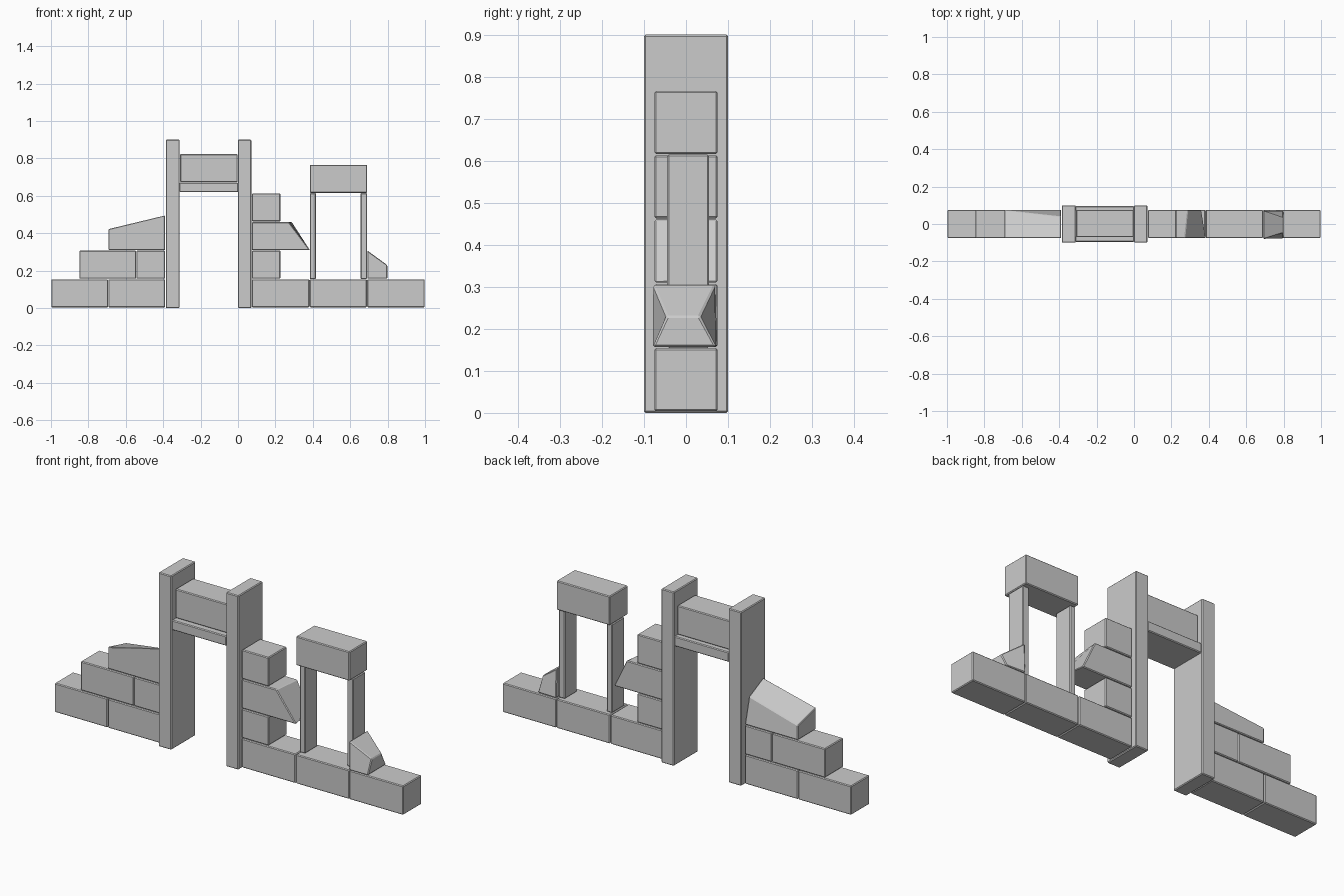
import bpy, bmesh

if "Cube" in bpy.data.objects:
    bpy.data.objects.remove(bpy.data.objects["Cube"])

D = 0.075                       # half depth of a standard block
ROW = [0.004, 0.157, 0.31, 0.463, 0.616]   # base height of each course
H = 0.15                        # block height


def solid(name, bottom, top, bevel=0.004):
    """Six-sided solid from a bottom and a top ring of four corners, edges chamfered."""
    bm = bmesh.new()
    b = [bm.verts.new(p) for p in bottom]
    t = [bm.verts.new(p) for p in top]
    bm.faces.new(b[::-1])
    bm.faces.new(t)
    for i in range(4):
        j = (i + 1) % 4
        bm.faces.new((b[i], b[j], t[j], t[i]))
    bmesh.ops.recalc_face_normals(bm, faces=bm.faces)
    bmesh.ops.bevel(bm, geom=bm.edges[:], offset=bevel, segments=1,
                    profile=0.5, affect='EDGES')
    mesh = bpy.data.meshes.new(name)
    bm.to_mesh(mesh)
    bm.free()
    ob = bpy.data.objects.new(name, mesh)
    bpy.context.collection.objects.link(ob)
    return ob


def ring(x0, x1, y0, y1, z):
    return [(x0, y0, z), (x1, y0, z), (x1, y1, z), (x0, y1, z)]


def box(name, x0, x1, z0, z1, y0=-D, y1=D, bevel=0.004):
    return solid(name, ring(x0, x1, y0, y1, z0), ring(x0, x1, y0, y1, z1), bevel)


def block(name, x0, x1, row):
    return box(name, x0, x1, ROW[row], ROW[row] + H)


# Foundation course either side of the doorway
for i, (x0, x1) in enumerate([(-0.998, -0.695), (-0.693, -0.389), (0.074, 0.381),
                              (0.383, 0.689), (0.691, 0.998)]):
    block(f"foundation_block_{i + 1}", x0, x1, 0)

# Left steps
block("left_step_long", -0.848, -0.545, 1)
block("left_step_short", -0.543, -0.389, 1)

# Broken sloping stone on top of the left steps
solid("left_broken_stone",
      ring(-0.693, -0.389, -D, D, ROW[2]),
      [(-0.693, -D, 0.423), (-0.389, -D, 0.497), (-0.389, 0.04, 0.443), (-0.693, D, 0.386)])

# Doorway: two tall posts, a thin beam and a block above it
box("door_post_left", -0.386, -0.312, 0, 0.9, -0.1, 0.1)
box("door_post_right", 0.0, 0.072, 0, 0.9, -0.1, 0.1)
box("door_beam", -0.313, 0.001, 0.62, 0.671, -0.096, 0.096)
box("door_top_block", -0.31, -0.002, 0.673, 0.823, -0.07, D)

# Stacked half blocks right of the doorway
block("right_half_block_low", 0.074, 0.227, 1)
block("right_half_block_high", 0.074, 0.227, 3)

# Stone with a snapped end between the half blocks
z0, z1 = ROW[2], ROW[2] + H
solid("right_snapped_stone",
      [(0.074, -D, z0), (0.385, -D, z0), (0.36, D, z0), (0.074, D, z0)],
      [(0.074, -D, z1), (0.272, -D, z1), (0.288, D, z1), (0.074, D, z1)])

# Window: two slim posts and a lintel block
box("window_post_left", 0.384, 0.416, 0.155, 0.615, -0.045, 0.055)
box("window_post_right", 0.655, 0.69, 0.155, 0.615, -0.045, 0.055)
block("window_lintel", 0.384, 0.69, 4)

# Wedge of rubble leaning against the window
solid("rubble_wedge",
      [(0.692, -0.079, 0.157), (0.798, -0.079, 0.157), (0.798, 0.072, 0.157), (0.692, D, 0.157)],
      [(0.692, -0.079, 0.307), (0.798, -0.045, 0.23), (0.798, 0.032, 0.23), (0.692, 0.07, 0.307)])
